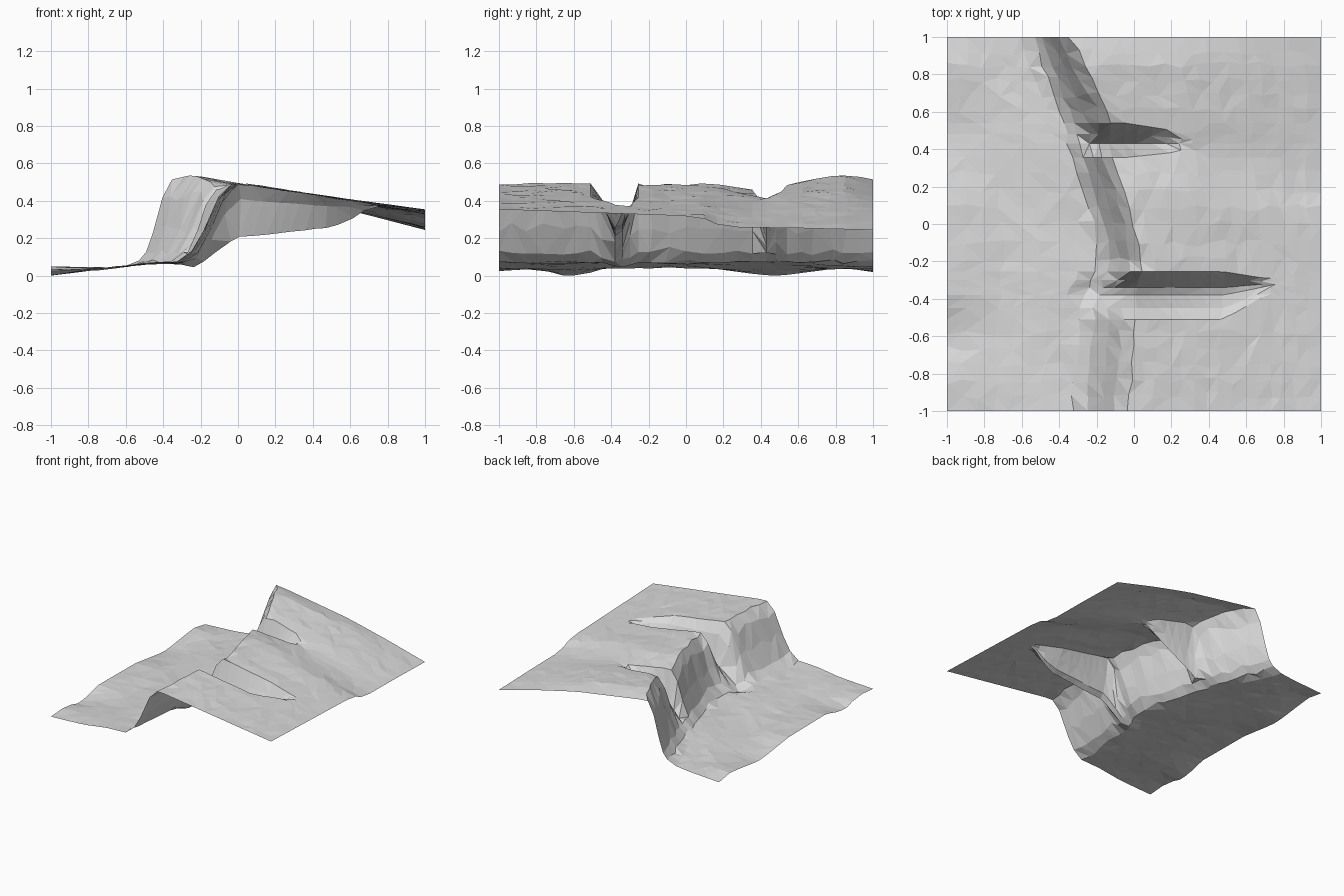
import bpy, bmesh, math, random

if "Cube" in bpy.data.objects:
    bpy.data.objects.remove(bpy.data.objects["Cube"])
random.seed(4)


def lerp(pts, v):
    """Piecewise linear profile lookup."""
    if v <= pts[0][0]:
        return pts[0][1]
    for (a, p), (b, q) in zip(pts, pts[1:]):
        if v <= b:
            return p + (q - p) * (v - a) / (b - a)
    return pts[-1][1]


# Cliff foot and cliff brow: x as a function of y
FOOT = [(-1, -.33), (-.45, -.28), (-.2, -.19), (0, -.22), (.2, -.28),
        (.4, -.34), (.6, -.40), (.8, -.48), (1, -.54)]
BROW = [(-1, -.03), (-.45, .01), (-.2, .05), (0, .0), (.2, -.05),
        (.4, -.13), (.55, -.11), (.7, -.19), (.85, -.26), (1, -.35)]
# Heights along y: west edge, cliff brow, east edge, swelling of the plateau
WEST = [(-1, .03), (-.8, .045), (-.65, .005), (-.55, .01), (-.4, .055),
        (.1, .05), (.4, .01), (.5, .005), (.85, .05), (1, .025)]
CREST = [(-1, .5), (.2, .5), (.38, .465), (.55, .5), (.87, .55), (1, .525)]
EAST = [(-1, .36), (0, .325), (.1, .31), (.2, .265), (.6, .26), (1, .25)]
SWELL = [(-.1, 0), (.2, 1), (1, 1)]
# Cliff face section, then the two gullies: centre y, width along x,
# floor height along x, depth weight across y
FACE = [(0, 0), (.25, .12), (.5, .42), (.75, .83), (1, 1)]
GULLY_A = (-.31, [(.48, 1), (.72, .3), (.78, .5), (.88, 1)],
           [(-.3, .07), (-.23, .045), (-.12, .13), (0, .215), (.1, .22),
            (.5, .265), (.6, .3), (.66, .345), (.74, .4)],
           [(-.51, 0), (-.45, .3), (-.38, 1), (-.34, .9), (-.3, .5), (-.255, 0)])
GULLY_B = (.43, [(-.05, 1), (.2, .65), (.3, .3), (.4, 1)],
           [(-.27, .1), (-.2, .16), (0, .27), (.15, .36), (.28, .44)],
           [(.355, 0), (.43, 1), (.48, .6), (.54, 0)])


def height(x, y, v):
    foot, brow, crest = lerp(FOOT, y), lerp(BROW, y), lerp(CREST, y)
    if x <= foot:
        z = lerp([(-1, lerp(WEST, y)), (-.7, .044), (-.48, .072), (foot, .075)], x)
        z += .007 * math.sin(9 * y + 5 * x) * (1 + x)
    elif x <= brow:
        z = .075 + (crest - .075) * lerp(FACE, (x - foot) / (brow - foot))
    else:
        z = crest + (lerp(EAST, y) - crest) * (x - brow) / (1 - brow)
        z += lerp(SWELL, y) * lerp([(brow, 0), (.3, .03), (.65, .02), (1, 0)], x)
    for centre, width, floor, across in (GULLY_A, GULLY_B):
        if floor[0][0] <= x <= floor[-1][0]:
            z += (min(z, lerp(floor, x)) - z) * lerp(across, v)
    return z


# Rows follow the gullies, columns follow the cliff
rows = [-1, -.92, -.84, -.75, -.66, -.58, -.51, -.45, -.38, -.34, -.3, -.255, -.19,
        -.1, 0, .09, .18, .27, .355, .43, .48, .54, .61, .69, .77, .85, .92, 1]
columns = ([('g', i / 8) for i in range(8)] + [('c', i / 4) for i in range(4)]
           + [('p', i / 15) for i in range(16)])

bm = bmesh.new()
grid = []
for j, v in enumerate(rows):
    line = []
    gully = GULLY_A if -.52 < v < -.24 else GULLY_B if .35 < v < .55 else None
    for i, (part, t) in enumerate(columns):
        foot, brow = lerp(FOOT, v), lerp(BROW, v)
        a, b = {'g': (-1, foot), 'c': (foot, brow), 'p': (brow, 1)}[part]
        x, y, w = a + (b - a) * t, v, v
        inner_x = 0 < i < len(columns) - 1
        inner_y = 0 < j < len(rows) - 1
        # Natural irregularity, and gullies narrowing to a point
        if inner_x:
            x += random.uniform(-.014, .014)
        if gully:
            y = gully[0] + (v - gully[0]) * lerp(gully[1], x)
        elif inner_y:
            y = w = v + random.uniform(-.02, .02)
        z = height(x, y, w)
        if inner_x and inner_y:
            z += random.uniform(-1, 1) * (.0015 if gully else .004)
        line.append(bm.verts.new((x, y, z)))
    grid.append(line)

# Faceted triangles
for j in range(len(rows) - 1):
    for i in range(len(columns) - 1):
        a, b = grid[j][i], grid[j][i + 1]
        c, d = grid[j + 1][i + 1], grid[j + 1][i]
        if random.random() < .5:
            bm.faces.new((a, b, c))
            bm.faces.new((a, c, d))
        else:
            bm.faces.new((a, b, d))
            bm.faces.new((b, c, d))

# Stand the lowest point on z = 0
low = min(p.co.z for p in bm.verts)
for p in bm.verts:
    p.co.z -= low

mesh = bpy.data.meshes.new("cliff_terrain")
bm.to_mesh(mesh)
bm.free()
terrain = bpy.data.objects.new("cliff_terrain", mesh)
bpy.context.collection.objects.link(terrain)
grey = bpy.data.materials.new("light grey rock")
grey.diffuse_color = (.7, .7, .7, 1)
grey.use_nodes = True
grey.node_tree.nodes["Principled BSDF"].inputs["Base Color"].default_value = grey.diffuse_color
mesh.materials.append(grey)
